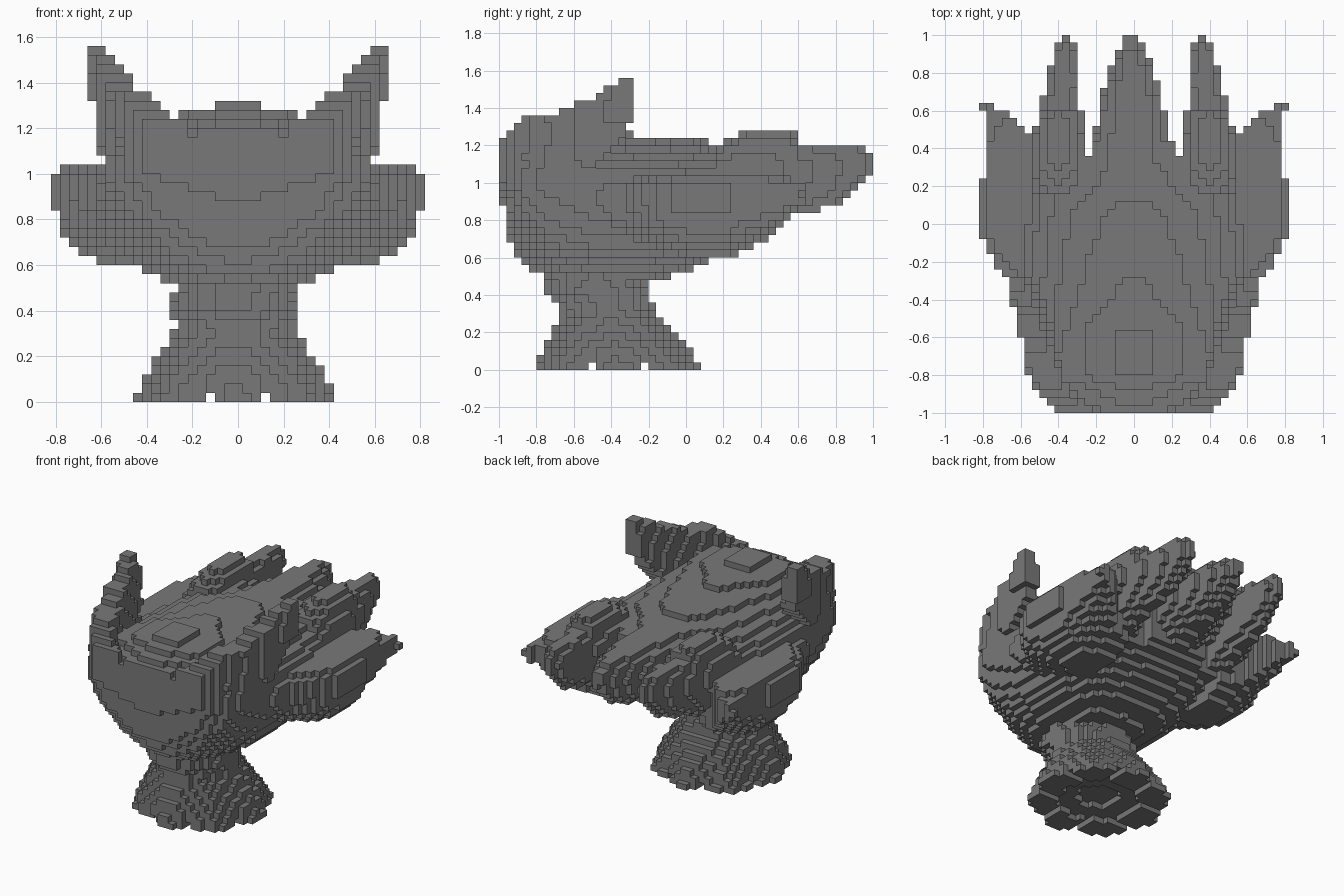
import bpy
import bmesh
import math

CELL = 0.04

if "Cube" in bpy.data.objects:
    bpy.data.objects.remove(bpy.data.objects["Cube"])

stone = bpy.data.materials.new("dark grey stone")
stone.use_nodes = True
GREY = (0.19, 0.19, 0.19, 1)
stone.diffuse_color = GREY
stone.node_tree.nodes["Principled BSDF"].inputs["Base Color"].default_value = GREY


def at(t, points):
    """Value of a piecewise linear profile at t."""
    if t <= points[0][0]:
        return points[0][1]
    for (a, u), (b, v) in zip(points, points[1:]):
        if t <= b:
            return u + (v - u) * (t - a) / (b - a)
    return points[-1][1]


# Body: a bowl, keeled at the front, with a gently domed lid
BODY_WIDTH = [(-.98, .4), (-.94, .47), (-.86, .54), (-.78, .57), (-.4, .59), (0, .57),
              (.3, .54), (.46, .5)]
KEEL = [(-.98, .88), (-.94, .67), (-.86, .56), (-.72, .48), (-.2, .48), (0, .52),
        (.2, .62), (.44, .76)]
LID = [(-1, 1.21), (-.9, 1.24), (-.8, 1.31), (-.6, 1.31), (-.4, 1.27), (.08, 1.23),
       (.2, 1.2), (.46, 1.17)]
FULLNESS = [(-.98, 1.4), (-.9, 1.7), (-.8, 1.9), (-.5, 2.5), (0, 2.7)]


def body(x, y, z):
    if y > .44 or (y > .36 and .2 < abs(x) < .3):
        return False
    mid = 1.04
    across = abs(x) / at(y, BODY_WIDTH)
    if z > mid:
        return ((z - mid) / (at(y, LID) - mid)) ** 1.6 + across ** 1.7 <= 1
    power = at(y, FULLNESS)
    return ((mid - z) / (mid - at(y, KEEL))) ** power + across ** power <= 1


# Tail: one central and two outer pointed fingers
TAIL_LOW = [(.1, .66), (.4, .74), (.6, .83), (.8, .88), (.9, .95), (.98, 1.02)]


def finger(x, y, z, centre, width, top):
    if y < .16:
        return False
    low, high, half = at(y, TAIL_LOW), at(y, top), at(y, width)
    mid = low + .6 * (high - low)
    across = abs(x - centre) / half
    along = (z - mid) / (high - mid) if z > mid else (mid - z) / (mid - low)
    return across ** 2 + along ** 2 <= 1


def middle_tail(x, y, z):
    return finger(x, y, z, -.01,
                  [(.36, .23), (.5, .2), (.62, .17), (.75, .14), (.85, .1), (.94, .055), (.98, .035)],
                  [(.2, 1.2), (.6, 1.21), (.9, 1.19), (.98, 1.17)])


def outer_tail(x, y, z):
    return finger(x, y, z, at(y, [(.5, .4), (.8, .37), (1, .36)]),
                  [(.2, .15), (.45, .13), (.6, .11), (.75, .09), (.9, .055), (.98, .035)],
                  [(.16, 1.2), (.36, 1.29), (.56, 1.29), (.62, 1.21), (.9, 1.21), (.98, 1.18)])


# Horn: a thin blade sweeping back from the front corner to an overhanging tip
def horn(x, y, z):
    if y > -.28:
        return False
    top = at(y, [(-1, 1.2), (-.88, 1.35), (-.72, 1.37), (-.6, 1.42), (-.5, 1.45),
                 (-.42, 1.51), (-.34, 1.55)])
    centre = at(y, [(-1, .31), (-.9, .42), (-.72, .49), (-.5, .55), (-.3, .59)])
    lean = .12 * (z - 1.32)
    low = at(y, [(-1, 1), (-.6, 1.02), (-.45, 1.12), (-.28, 1.33)])
    half = min(at(y, [(-.9, .11), (-.6, .1), (-.28, .05)]),
               at(z, [(1.08, .12), (1.24, .085), (1.4, .07), (1.54, .035)]))
    return low < z < top and abs(x - centre - lean) < half


# Side fin: a rounded, swept pod with a pointed rear corner
FIN_REACH = [(-.6, .57), (-.3, .65), (-.18, .76), (-.06, .81), (.22, .81),
             (.28, .78), (.56, .78), (.61, .81)]
FIN_INNER = [(.4, .4), (.48, .57), (.56, .65), (.62, .74)]
FIN_LOW = [(-.6, .82), (-.2, .67), (.02, .6), (.24, .6), (.45, .71), (.56, .81), (.64, .9)]
FIN_TOP = [(-.6, .98), (-.2, 1.03), (.1, 1.06), (.4, 1.06), (.56, 1.02), (.64, .98)]


def side_fin(x, y, z):
    if not -.6 < y < .64 or x < .4 or x < at(y, FIN_INNER):
        return False
    mid, root = .92, .45
    across = abs(x - root) / (at(y, FIN_REACH) - root)
    if z > mid:
        return across ** 5 + ((z - mid) / (at(y, FIN_TOP) - mid)) ** 5 <= 1
    return across ** 2.3 + ((mid - z) / (mid - at(y, FIN_LOW))) ** 2.3 <= 1


# Pedestal: a narrow neck flaring to a scalloped, hollowed foot
def pedestal(x, y, z):
    if z > .56:
        return False
    dx = x + .015
    dy = y - at(z, [(0, -.36), (.28, -.4), (.44, -.48)])
    r, angle = math.hypot(dx, dy), math.atan2(dy, dx)
    radius = at(z, [(0, .42), (.1, .39), (.2, .33), (.3, .27), (.34, .26), (.42, .28), (.5, .26)])
    radius += .02 * math.cos(8 * angle) * at(z, [(0, 1), (.3, 0)])
    if z < CELL:
        return .26 < r < radius and abs(abs(x) - .12) > .01 and abs(abs(dy) - .13) > .02
    if z < 2 * CELL and r < .14:
        return False
    return r < radius


def mirrored(test):
    return {"left": lambda x, y, z: test(x, y, z), "right": lambda x, y, z: test(-x, y, z)}


parts = {"body": body, "middle_tail": middle_tail, "pedestal": pedestal}
for name, test in (("outer_tail", outer_tail), ("horn", horn), ("side_fin", side_fin)):
    for side, half in mirrored(test).items():
        parts[side + "_" + name] = half

# Every block belongs to the first part that fills it
owner = {}
for i in range(-20, 21):
    for j in range(50):
        for k in range(39):
            x, y, z = i * CELL, (j + .5) * CELL - 1, (k + .5) * CELL
            for name, test in parts.items():
                if test(x, y, z):
                    owner[i, j, k] = name
                    break

SIDES = [(axis, sign) for axis in range(3) for sign in (-1, 1)]


def build(name):
    """Make the exposed block faces of one part."""
    bm = bmesh.new()
    verts = {}

    def corner(c):
        if c not in verts:
            verts[c] = bm.verts.new(((c[0] - .5) * CELL, c[1] * CELL - 1, c[2] * CELL))
        return verts[c]

    for cell, part in owner.items():
        if part != name:
            continue
        for axis, sign in SIDES:
            beside = list(cell)
            beside[axis] += sign
            if tuple(beside) in owner:
                continue
            loop = []
            for u, v in ((0, 0), (1, 0), (1, 1), (0, 1))[::sign]:
                c = list(cell)
                c[axis] += sign > 0
                c[(axis + 1) % 3] += u
                c[(axis + 2) % 3] += v
                loop.append(corner(tuple(c)))
            bm.faces.new(loop)
    mesh = bpy.data.meshes.new(name)
    bm.to_mesh(mesh)
    bm.free()
    mesh.materials.append(stone)
    bpy.context.collection.objects.link(bpy.data.objects.new(name, mesh))


for part_name in parts:
    build(part_name)
